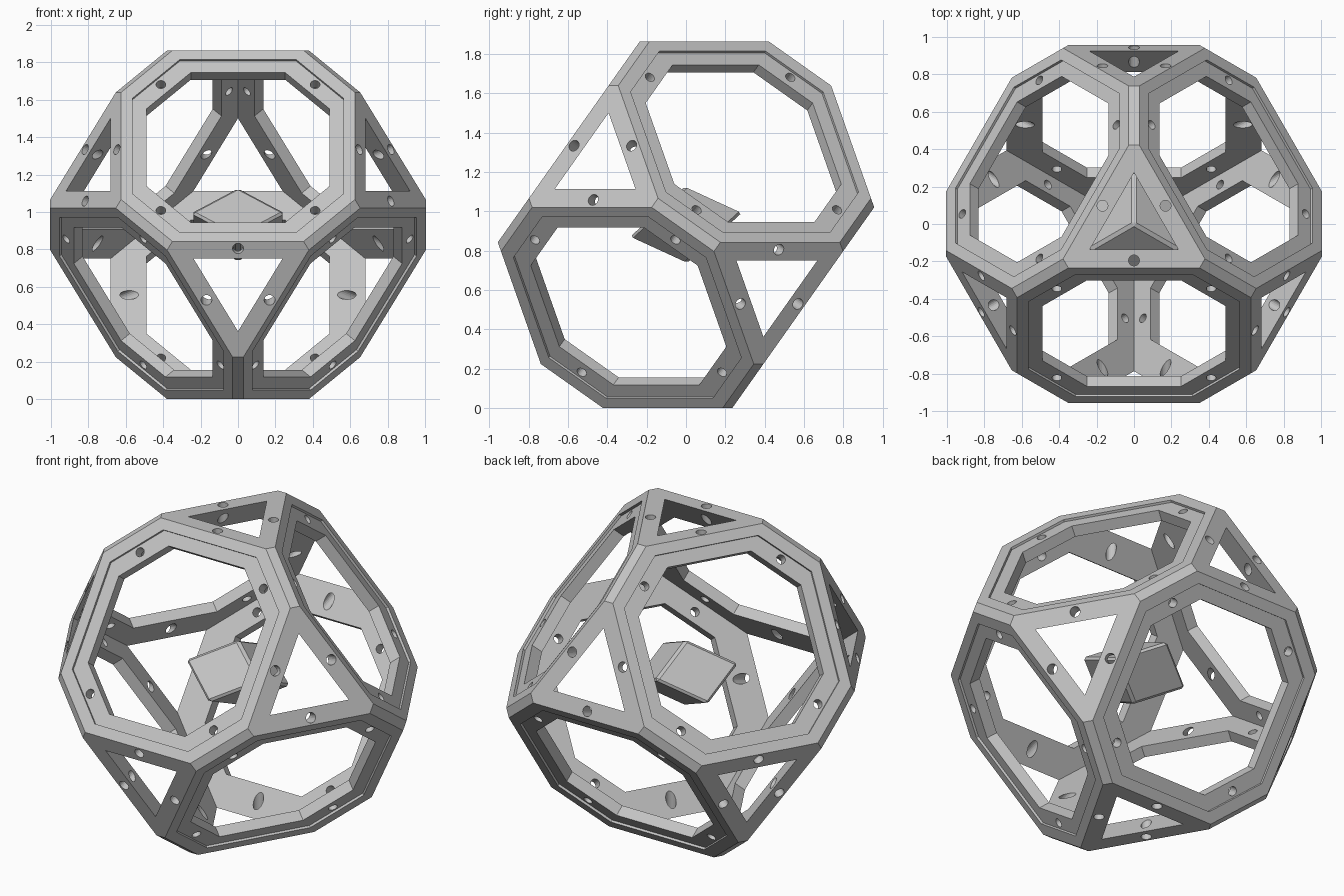
import bpy, bmesh, math
from mathutils import Vector, Matrix

if "Cube" in bpy.data.objects:
    bpy.data.objects.remove(bpy.data.objects["Cube"])

H, T, CUT = 0.73, 0.08, 0.576        # half cube, plate thickness, corner truncation
CHAMFER, STEP = 0.04, 0.014
CENTRE = (3 * H - CUT) / math.sqrt(3)
R2, R3 = math.sqrt(2), math.sqrt(3)

grey = bpy.data.materials.new("light_grey")
grey.diffuse_color = (0.55, 0.55, 0.55, 1)
grey.use_nodes = True
grey.node_tree.nodes["Principled BSDF"].inputs["Base Color"].default_value = grey.diffuse_color


def add_object(name, bm):
    bmesh.ops.recalc_face_normals(bm, faces=bm.faces[:])
    mesh = bpy.data.meshes.new(name)
    bm.to_mesh(mesh)
    bm.free()
    mesh.materials.append(grey)
    ob = bpy.data.objects.new(name, mesh)
    bpy.context.collection.objects.link(ob)
    return ob


def octagon(bm, n, dc, dt):
    """Octagon loop at height n: dc to the square sides, dt to the corner sides."""
    k = dt * R2 - dc
    pts = [(dc, -k), (dc, k), (k, dc), (-k, dc), (-dc, k), (-dc, -k), (-k, -dc), (k, -dc)]
    return [bm.verts.new((x, y, n)) for x, y in pts]


def outer(n):
    """Corner-side distance that follows the triangular cut plane."""
    return (3 * H - CUT - n) / R2


# Octagonal frame plate: chamfered, mitred rim, stepped front, straight opening
bm = bmesh.new()
profile = [
    (H, H - CHAMFER, outer(H)),
    (H - CHAMFER / 2, H - CHAMFER / 2, outer(H - CHAMFER / 2)),
    (H - T, H - T, outer(H - T)),
    (H - T, 0.525, 0.49),
    (H - STEP, 0.525, 0.49),
    (H - STEP, 0.62, 0.565),
    (H, 0.62, 0.565),
]
loops = [octagon(bm, *p) for p in profile]
for i, a in enumerate(loops):
    b = loops[(i + 1) % len(loops)]
    for j in range(8):
        k = (j + 1) % 8
        bm.faces.new((a[j], a[k], b[k], b[j]))
plate = add_object("octagon_frame", bm)

# Bolt hole cutters: four through the front, four through the slanted rim
bm = bmesh.new()


def cutter(pos, axis, radius, depth):
    rot = Vector(axis).to_track_quat('Z', 'Y').to_matrix().to_4x4()
    bmesh.ops.create_cone(bm, cap_ends=True, segments=20, radius1=radius, radius2=radius,
                          depth=depth, matrix=Matrix.Translation(pos) @ rot)


for x, y in ((1, 0), (0, 1), (-1, 0), (0, -1)):
    cutter(Vector((x * 0.583, y * 0.583, H)), (0, 0, 1), 0.026, 0.4)
for x in (1, -1):
    for y in (1, -1):
        axis = Vector((x, y, 1)).normalized()
        toward = Vector((-x, -y, 2)).normalized()
        cutter(axis * CENTRE + toward * 0.195, axis, 0.029, 0.4)
holes = add_object("bolt_hole_cutter", bm)
holes.hide_render = True

mod = plate.modifiers.new("bolt_holes", 'BOOLEAN')
mod.operation, mod.solver, mod.object = 'DIFFERENCE', 'EXACT', holes
deps = bpy.context.evaluated_depsgraph_get()
frame_mesh = bpy.data.meshes.new_from_object(plate.evaluated_get(deps))
frame_mesh.name = "octagon_frame"
bpy.data.objects.remove(plate)
bpy.data.objects.remove(holes)

# Six frames around the body, standing on one triangular corner
s, c = math.sqrt(2 / 3), 1 / R3
axes = [Vector((s * math.cos(math.radians(a)), s * math.sin(math.radians(a)), c))
        for a in (270, 30, 150)]
for k in range(3):
    for sign, label in ((1, "upper"), (-1, "lower")):
        n = axes[k] * sign
        a, b = axes[(k + 1) % 3], axes[(k + 2) % 3]
        if sign < 0:
            a, b = b, a
        rot = Matrix((a, b, n)).transposed().to_4x4()
        ob = bpy.data.objects.new(f"{label}_frame_{k + 1}", frame_mesh)
        ob.matrix_world = Matrix.Translation((0, 0, CENTRE)) @ rot
        bpy.context.collection.objects.link(ob)

# Faceted stone floating in the middle
bm = bmesh.new()
HT, RAD = 0.20, 0.29
bm.verts.new((0, 0, HT))
bm.verts.new((0, 0, -HT))
for i in range(6):
    ang = math.radians(30 + 60 * i)
    z = HT / 3 if i % 2 else -HT / 3
    bm.verts.new((RAD * math.cos(ang), RAD * math.sin(ang), z))
bmesh.ops.convex_hull(bm, input=bm.verts[:])
bmesh.ops.dissolve_limit(bm, angle_limit=0.02, verts=bm.verts[:], edges=bm.edges[:])
bmesh.ops.bevel(bm, geom=bm.edges[:], offset=0.015, segments=1, affect='EDGES')
stone = add_object("centre_stone", bm)
stone.location.z = CENTRE
